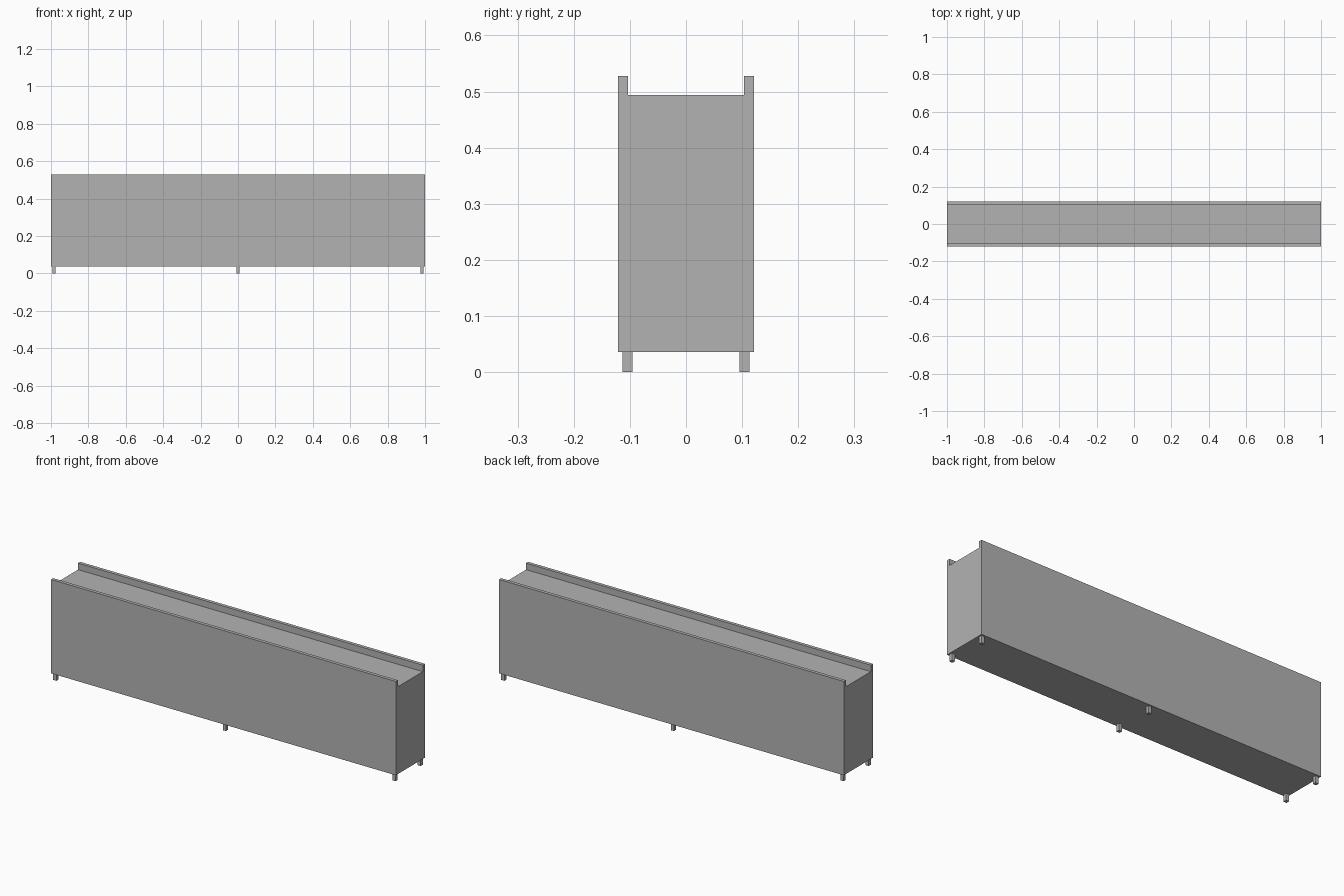
import bpy
import bmesh

cube = bpy.data.objects.get("Cube")
if cube:
    bpy.data.objects.remove(cube, do_unlink=True)

grey = bpy.data.materials.new("plain grey")
grey.use_nodes = True
grey.diffuse_color = (0.45, 0.45, 0.45, 1)
grey.node_tree.nodes["Principled BSDF"].inputs["Base Color"].default_value = grey.diffuse_color


def add_object(name, bm):
    bmesh.ops.recalc_face_normals(bm, faces=bm.faces)
    mesh = bpy.data.meshes.new(name)
    bm.to_mesh(mesh)
    bm.free()
    mesh.materials.append(grey)
    obj = bpy.data.objects.new(name, mesh)
    bpy.context.collection.objects.link(obj)
    return obj


# Cabinet body: U-topped cross-section swept along its length
HALF_LENGTH, HALF_DEPTH, LIP = 1.0, 0.121, 0.018
BOTTOM, SHELF, TOP = 0.036, 0.494, 0.528
inner = HALF_DEPTH - LIP
half = [(HALF_DEPTH, BOTTOM), (HALF_DEPTH, TOP), (inner, TOP), (inner, SHELF)]
profile = half + [(-y, z) for y, z in reversed(half)]

bm = bmesh.new()
end = bm.faces.new([bm.verts.new((-HALF_LENGTH, y, z)) for y, z in profile])
swept = bmesh.ops.extrude_face_region(bm, geom=[end], use_keep_orig=True)
verts = [v for v in swept["geom"] if isinstance(v, bmesh.types.BMVert)]
bmesh.ops.translate(bm, verts=verts, vec=(2 * HALF_LENGTH, 0, 0))
add_object("cabinet_body", bm)

# Six short square feet, in three pairs
FOOT = 0.018
for x, place in ((-0.984, "right"), (0, "middle"), (0.984, "left")):
    for side, row in ((-1, "front"), (1, "back")):
        bm = bmesh.new()
        bmesh.ops.create_cube(bm, size=1)
        bmesh.ops.scale(bm, verts=bm.verts, vec=(FOOT, FOOT, BOTTOM))
        foot = add_object(f"foot_{row}_{place}", bm)
        foot.location = (x, side * 0.104, BOTTOM / 2)
